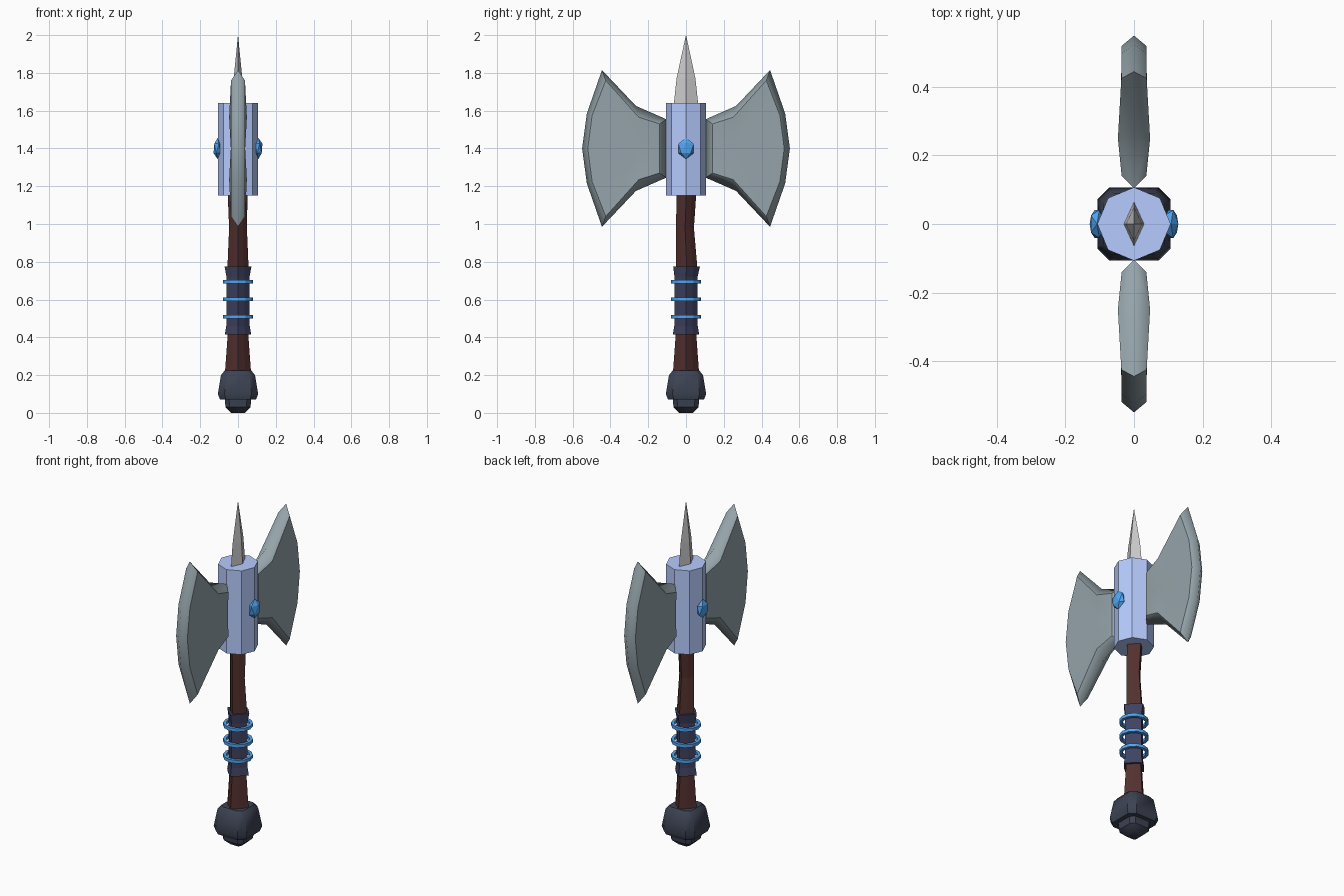
import bpy, bmesh, math

if "Cube" in bpy.data.objects:
    bpy.data.objects.remove(bpy.data.objects["Cube"])


def material(name, rgb):
    m = bpy.data.materials.new(name)
    m.diffuse_color = (*rgb, 1)
    m.use_nodes = True
    m.node_tree.nodes["Principled BSDF"].inputs["Base Color"].default_value = m.diffuse_color
    return m


WOOD = material("dark_wood", (0.085, 0.03, 0.027))
LEATHER = material("leather", (0.05, 0.055, 0.12))
IRON = material("dark_iron", (0.045, 0.055, 0.085))
STEEL = material("steel", (0.30, 0.37, 0.40))
PALE = material("pale_blue_metal", (0.47, 0.6, 1.0))
BLUE = material("blue", (0.08, 0.38, 0.9))


def finish(name, bm, mat=None, smooth=None):
    bmesh.ops.recalc_face_normals(bm, faces=bm.faces[:])
    me = bpy.data.meshes.new(name)
    bm.to_mesh(me)
    bm.free()
    ob = bpy.data.objects.new(name, me)
    bpy.context.collection.objects.link(ob)
    if mat:
        me.materials.append(mat)
    if smooth:
        bpy.ops.object.select_all(action='DESELECT')
        ob.select_set(True)
        bpy.context.view_layer.objects.active = ob
        bpy.ops.object.shade_smooth_by_angle(angle=math.radians(smooth))
    return ob


def loft(name, shape, sections, mat=None, smooth=None):
    """Stack scaled copies of a 2D shape: sections are (z, scale, x shift, y shift)."""
    bm = bmesh.new()
    rings = [[bm.verts.new((dx + s * x, dy + s * y, z)) for x, y in shape]
             for z, s, dx, dy in sections]
    n = len(shape)
    for a, b in zip(rings, rings[1:]):
        for i in range(n):
            j = (i + 1) % n
            bm.faces.new((a[i], a[j], b[j], b[i]))
    bm.faces.new(rings[0][::-1])
    bm.faces.new(rings[-1])
    return finish(name, bm, mat, smooth)


def polygon(n, odd=1.0):
    return [((odd if i % 2 else 1) * math.cos(i * math.tau / n),
             (odd if i % 2 else 1) * math.sin(i * math.tau / n)) for i in range(n)]


OCTAGON = polygon(8)
GRIP = polygon(8, 0.77)
ROUND_SQUARE = [(1, -.67), (1, .67), (.67, 1), (-.67, 1),
                (-1, .67), (-1, -.67), (-.67, -1), (.67, -1)]

# Pommel
loft("pommel", ROUND_SQUARE,
     [(0, .035, 0, 0), (.03, .066, 0, 0), (.07, .07, 0, 0), (.07, .095, 0, 0),
      (.1, .107, 0, 0), (.2, .09, 0, 0), (.225, .07, 0, 0)], IRON, 40)

# Handle, slightly crooked
loft("handle", GRIP,
     [(.2, .07, 0, 0), (.42, .054, 0, 0), (.77, .056, 0, .004),
      (.98, .047, 0, -.005), (1.17, .053, -.002, .002)], WOOD)

# Leather wrap with flared ends
loft("grip_wrap", GRIP,
     [(.415, .07, 0, 0), (.46, .062, 0, 0), (.72, .061, 0, 0),
      (.775, .071, 0, .003)], LEATHER)

# Rings around the wrap
for k, z in enumerate((.51, .602, .695)):
    bm = bmesh.new()
    profile = [(.062, -.009), (.079, -.009), (.079, .009), (.062, .009)]
    n = 12
    loops = [[bm.verts.new((r * math.cos(i * math.tau / n), r * math.sin(i * math.tau / n), z + h))
              for r, h in profile] for i in range(n)]
    for i in range(n):
        a, b = loops[i], loops[(i + 1) % n]
        for j in range(4):
            bm.faces.new((a[j], b[j], b[(j + 1) % 4], a[(j + 1) % 4]))
    finish(f"grip_ring_{k + 1}", bm, BLUE)

# Octagonal head socket
loft("head_socket", OCTAGON, [(1.15, .107, 0, 0), (1.64, .107, 0, 0)], PALE)

# Top spike with a diamond section
DIAMOND = [(.46, 0), (0, 1), (-.46, 0), (0, -1)]
loft("top_spike", DIAMOND,
     [(1.55, .065, 0, 0), (1.64, .064, 0, 0), (1.77, .05, 0, 0), (2, .0005, 0, 0)])

# Side gems
for side, sx in (("right", 1), ("left", -1)):
    bm = bmesh.new()
    bmesh.ops.create_icosphere(bm, subdivisions=1, radius=1)
    bmesh.ops.scale(bm, vec=(.024, .048, .056), verts=bm.verts[:])
    bmesh.ops.translate(bm, vec=(sx * .108, 0, 1.4), verts=bm.verts[:])
    finish(f"gem_{side}", bm, BLUE)

# Axe blades: one eighth is modelled, mirrored on three axes
rim = [(.105, 0), (.105, .155), (.265, .225), (.445, .415), (.525, .185), (.55, 0)]
inset = [(.14, 0, .033), (.14, .13, .036), (.25, .165, .047),
         (.425, .36, .037), (.497, .175, .037), (.52, 0, .036)]
bm = bmesh.new()
R = [bm.verts.new((0, y, z)) for y, z in rim]
F = [bm.verts.new((x, y, z)) for y, z, x in inset]
mid = bm.verts.new((.038, .25, 0))
for i in range(5):
    bm.faces.new((R[i], R[i + 1], F[i + 1], F[i]))
for f in ((F[0], F[1], F[2], mid), (mid, F[2], F[3]), (mid, F[3], F[4]), (mid, F[4], F[5])):
    bm.faces.new(f)
blades = finish("axe_blades", bm, STEEL, 25)
blades.location.z = 1.4
mirror = blades.modifiers.new("mirror", 'MIRROR')
mirror.use_axis = (True, True, True)
mirror.merge_threshold = 0.0005
